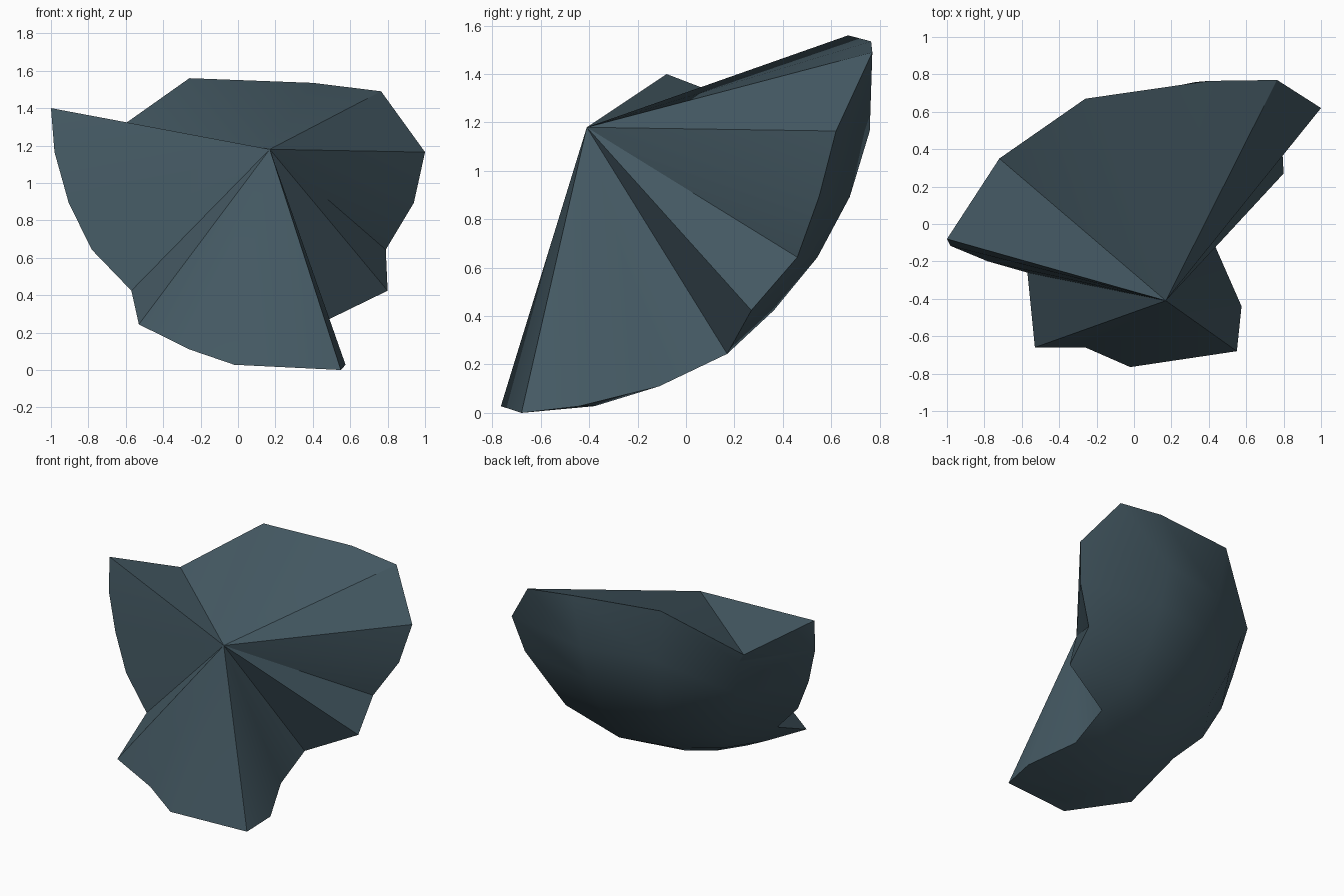
import bpy, bmesh, math

if "Cube" in bpy.data.objects:
    bpy.data.objects.remove(bpy.data.objects["Cube"])

# colour
slate = bpy.data.materials.new("slate blue grey")
slate.diffuse_color = (0.0595, 0.1022, 0.1274, 1)
slate.use_nodes = True
slate.node_tree.nodes["Principled BSDF"].inputs["Base Color"].default_value = slate.diffuse_color

# outer shell: part of a 16-sided sphere, rings counted up from the bottom pole
CX, CY, R = 0.33, -0.66, 1.447
STEP = math.radians(11.25)
ring_span = {1: (-5, 1), 2: (-4, 0), 3: (-4, 0), 4: (-3, 1),
             5: (-3, 1), 6: (-3, 1), 7: (-3, 1)}
# broken rim points pulled off the sphere: (ring, segment) -> x, y
ragged = {(1, -5): (-.02, -.765), (2, -4): (-.26, -.66), (3, -4): (-.53, -.66),
          (4, -3): (-.57, -.26), (1, 1): (.575, -.44), (2, 0): (.43, -.11),
          (3, 0): (.43, .17), (4, 1): (.80, .27), (5, 1): (.79, .46),
          (6, 1): (.94, .55), (7, 1): (1.0, .62)}
top_rim = [(-1, -.08, 1.4), (-.72, .35, 1.235), (-.26, .67, 1.56),
           (.4, .765, 1.535), (.765, .77, 1.49)]

bm = bmesh.new()
grid = {}
for k, (a0, a1) in ring_span.items():
    r, z = R * math.sin(k * STEP), R * (1 - math.cos(k * STEP))
    for a in range(a0, a1 + 1):
        t = a * math.pi / 8
        x, y = ragged.get((k, a), (CX + r * math.sin(t), CY + r * math.cos(t)))
        grid[k, a] = bm.verts.new((x, y, z))
for i, p in enumerate(top_rim):
    grid[8, i - 3] = bm.verts.new(p)
pole = bm.verts.new((.55, -.68, 0))

for k in range(1, 8):
    for a in range(-5, 1):
        corners = [(k, a), (k, a + 1), (k + 1, a + 1), (k + 1, a)]
        c = [grid[q] for q in corners if q in grid]
        if len(c) == 4:
            bm.faces.new((c[0], c[1], c[2]))
            bm.faces.new((c[0], c[2], c[3]))
        elif len(c) == 3:
            bm.faces.new(c)
for a in range(-5, 1):
    bm.faces.new((pole, grid[1, a + 1], grid[1, a]))

# broken inner walls: every rim edge fans in to the core point
core = bm.verts.new((.17, -.41, 1.18))
for e in [e for e in bm.edges if e.is_boundary]:
    bm.faces.new((e.verts[0], e.verts[1], core))
bmesh.ops.recalc_face_normals(bm, faces=bm.faces)

mesh = bpy.data.meshes.new("shell_fragment")
bm.to_mesh(mesh)
bm.free()
mesh.materials.append(slate)
obj = bpy.data.objects.new("shell_fragment", mesh)
bpy.context.collection.objects.link(obj)
bpy.context.view_layer.objects.active = obj
obj.select_set(True)
bpy.ops.object.shade_smooth_by_angle(angle=math.radians(32))
